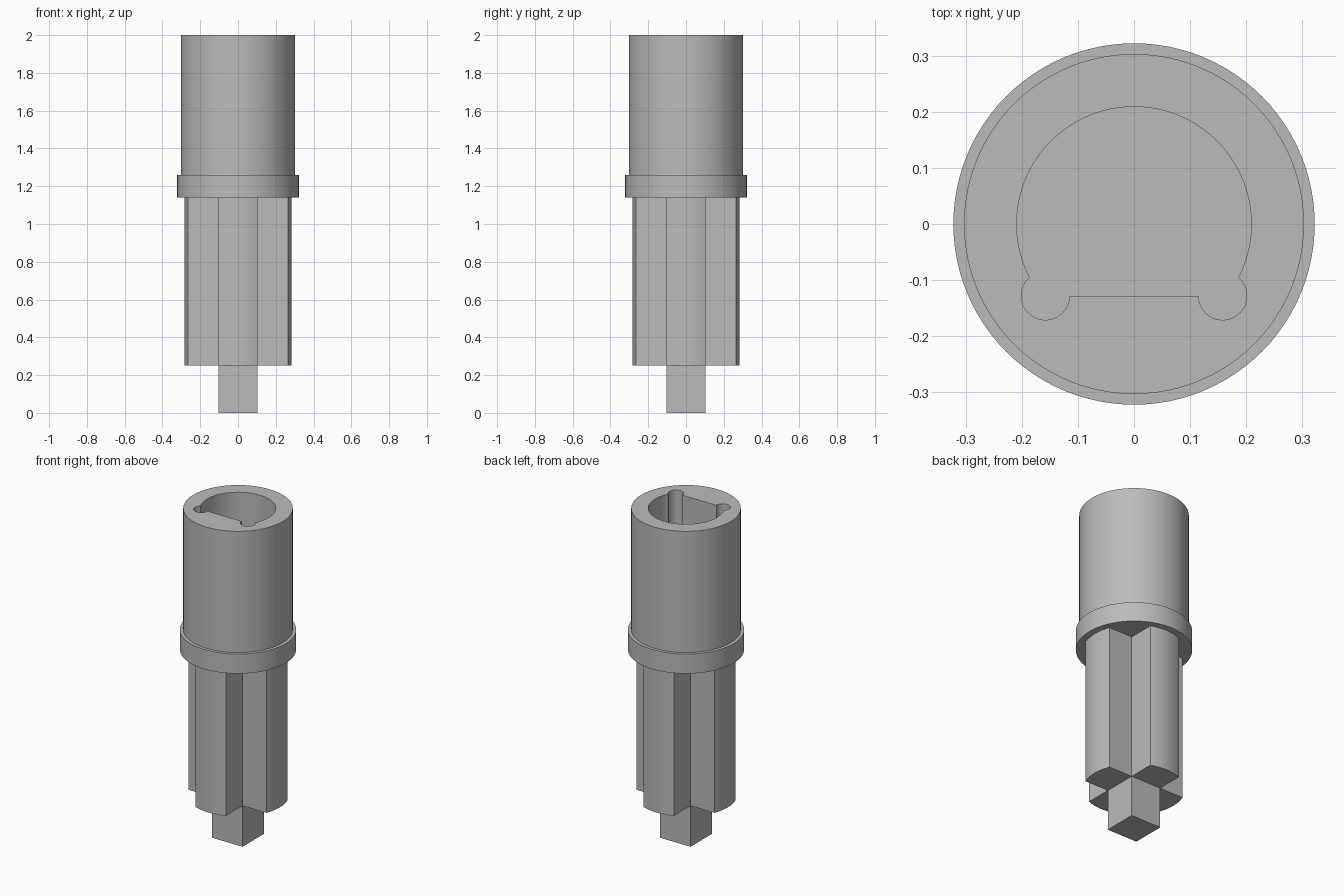
import bpy, bmesh, math

if "Cube" in bpy.data.objects:
    bpy.data.objects.remove(bpy.data.objects["Cube"])

grey = bpy.data.materials.new("grey plastic")
grey.diffuse_color = (0.5, 0.5, 0.5, 1)
grey.use_nodes = True
grey.node_tree.nodes["Principled BSDF"].inputs["Base Color"].default_value = grey.diffuse_color


def arc(cx, cy, r, a0, a1, n):
    """Points on an arc, angles in degrees, ends included."""
    angles = [math.radians(a0 + (a1 - a0) * i / n) for i in range(n + 1)]
    return [(cx + r * math.cos(a), cy + r * math.sin(a)) for a in angles]


def finish(name, bm):
    bmesh.ops.recalc_face_normals(bm, faces=bm.faces)
    mesh = bpy.data.meshes.new(name)
    bm.to_mesh(mesh)
    bm.free()
    mesh.materials.append(grey)
    ob = bpy.data.objects.new(name, mesh)
    bpy.context.collection.objects.link(ob)
    return ob


def prism(name, outline, z0, z1):
    bm = bmesh.new()
    face = bm.faces.new([bm.verts.new((x, y, z0)) for x, y in outline])
    top = bmesh.ops.extrude_face_region(bm, geom=[face])["geom"]
    bmesh.ops.translate(bm, vec=(0, 0, z1 - z0),
                        verts=[v for v in top if isinstance(v, bmesh.types.BMVert)])
    return finish(name, bm)


def lathe(name, profile, n):
    bm = bmesh.new()
    rings = [[bm.verts.new((x, y, z)) for x, y in arc(0, 0, r, 0, 360, n)[:-1]]
             for r, z in profile]
    for a, b in zip(rings, rings[1:]):
        for i in range(n):
            j = (i + 1) % n
            bm.faces.new((a[i], a[j], b[j], b[i]))
    bm.faces.new(rings[0])
    bm.faces.new(rings[-1])
    return finish(name, bm)


def smooth(ob):
    bpy.ops.object.select_all(action='DESELECT')
    ob.select_set(True)
    bpy.context.view_layer.objects.active = ob
    bpy.ops.object.shade_smooth_by_angle(angle=math.radians(30))


# Round socket with its collar
socket = lathe("socket_and_collar",
               [(0.322, 1.14), (0.322, 1.26), (0.303, 1.26), (0.303, 2.0)], 96)

# D-shaped bore with a round relief in each corner
corner = arc(0.158, -0.128, 0.043, -180, 49.4, 20)
outline = corner + arc(0, 0, 0.209, -27.1, 207.1, 64)[1:-1]
outline += [(-x, y) for x, y in reversed(corner)]
cutter = prism("bore_cutter", outline, 1.26, 2.1)
cutter.hide_render = True
mod = socket.modifiers.new("bore", 'BOOLEAN')
mod.operation = 'DIFFERENCE'
mod.solver = 'EXACT'
mod.object = cutter
bpy.context.view_layer.objects.active = socket
bpy.ops.object.modifier_apply(modifier=mod.name)
bpy.data.objects.remove(cutter)
smooth(socket)

# Cross-shaped axle with rounded arm tips
half, radius = 0.103, 0.283
tip = math.degrees(math.asin(half / radius))
cross = []
for k in range(4):
    cross += arc(0, 0, radius, 90 * k - tip, 90 * k + tip, 12)
    a = math.radians(90 * k + 45)
    cross.append((half * math.sqrt(2) * math.cos(a), half * math.sqrt(2) * math.sin(a)))
smooth(prism("cross_axle", cross, 0.25, 1.14))

# Square peg at the foot
prism("square_peg", [(-half, -half), (half, -half), (half, half), (-half, half)], 0, 0.25)
